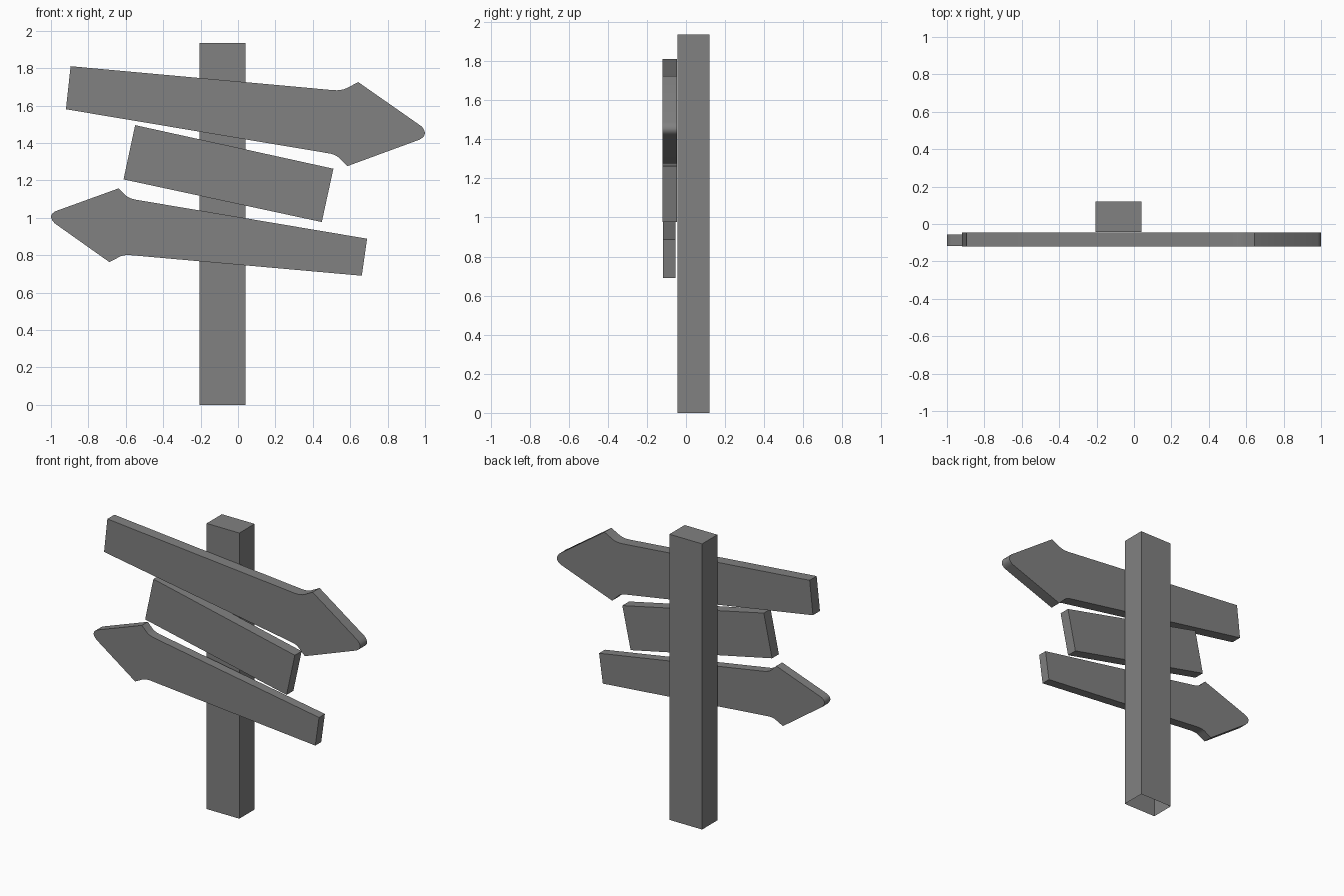
import bpy, bmesh, math
from mathutils import Vector

cube = bpy.data.objects.get("Cube")
if cube:
    bpy.data.objects.remove(cube, do_unlink=True)

grey = bpy.data.materials.new("mid_grey")
grey.use_nodes = True
colour = (0.22, 0.22, 0.22, 1)
grey.diffuse_color = colour
grey.node_tree.nodes["Principled BSDF"].inputs["Base Color"].default_value = colour


def finish(name, bm, smooth=False):
    mesh = bpy.data.meshes.new(name)
    bm.to_mesh(mesh)
    bm.free()
    mesh.materials.append(grey)
    obj = bpy.data.objects.new(name, mesh)
    bpy.context.collection.objects.link(obj)
    if smooth:
        bpy.ops.object.select_all(action='DESELECT')
        obj.select_set(True)
        bpy.context.view_layer.objects.active = obj
        bpy.ops.object.shade_smooth_by_angle(angle=math.radians(30))
    return obj


def bend(start, control, end, steps=5):
    """Points of a rounded corner from start to end."""
    a, c, b = Vector(start), Vector(control), Vector(end)
    ts = [i / steps for i in range(steps + 1)]
    return [a * (1 - t) ** 2 + c * 2 * t * (1 - t) + b * t * t for t in ts]


def board(name, outline, front, back, smooth=False):
    """Extrude an (x, z) outline from front to back."""
    bm = bmesh.new()
    face = bm.faces.new([bm.verts.new((p[0], front, p[1])) for p in outline])
    side = bmesh.ops.extrude_face_region(bm, geom=[face])["geom"]
    moved = [v for v in side if isinstance(v, bmesh.types.BMVert)]
    bmesh.ops.translate(bm, verts=moved, vec=(0, back - front, 0))
    bmesh.ops.recalc_face_normals(bm, faces=bm.faces)
    return finish(name, bm, smooth)


# Post: a box with an open foot
left, right, near, far, height = -0.205, 0.04, -0.043, 0.12, 1.935
bm = bmesh.new()
bmesh.ops.create_cube(bm, size=1)
bmesh.ops.scale(bm, verts=bm.verts, vec=(right - left, far - near, height))
bmesh.ops.translate(bm, verts=bm.verts,
                    vec=((left + right) / 2, (near + far) / 2, height / 2))
foot = [f for f in bm.faces if f.normal.z < -0.5]
bmesh.ops.delete(bm, geom=foot, context='FACES_ONLY')
finish("post", bm)

# Upper arrow board, pointing to +x
upper = [(-0.92, 1.58), (-0.895, 1.81)]
upper += bend((0.51, 1.682), (0.56, 1.678), (0.595, 1.70))
upper += [(0.643, 1.725)]
upper += bend((0.982, 1.488), (1.022, 1.444), (0.972, 1.418))
upper += [(0.585, 1.276)]
upper += bend((0.545, 1.315), (0.525, 1.34), (0.475, 1.346))
board("upper_arrow_board", upper, -0.12, -0.045, True)

# Middle plain board
middle = [(-0.612, 1.205), (-0.55, 1.495), (0.51, 1.262), (0.448, 0.977)]
board("middle_board", middle, -0.12, -0.047)

# Lower arrow board, pointing to -x
lower = [(0.662, 0.69), (0.69, 0.888)]
lower += bend((-0.55, 1.097), (-0.588, 1.106), (-0.603, 1.122))
lower += [(-0.638, 1.157)]
lower += bend((-0.978, 1.034), (-1.02, 1.01), (-0.98, 0.97))
lower += [(-0.688, 0.763)]
lower += bend((-0.645, 0.785), (-0.62, 0.803), (-0.575, 0.80))
board("lower_arrow_board", lower, -0.118, -0.055, True)
